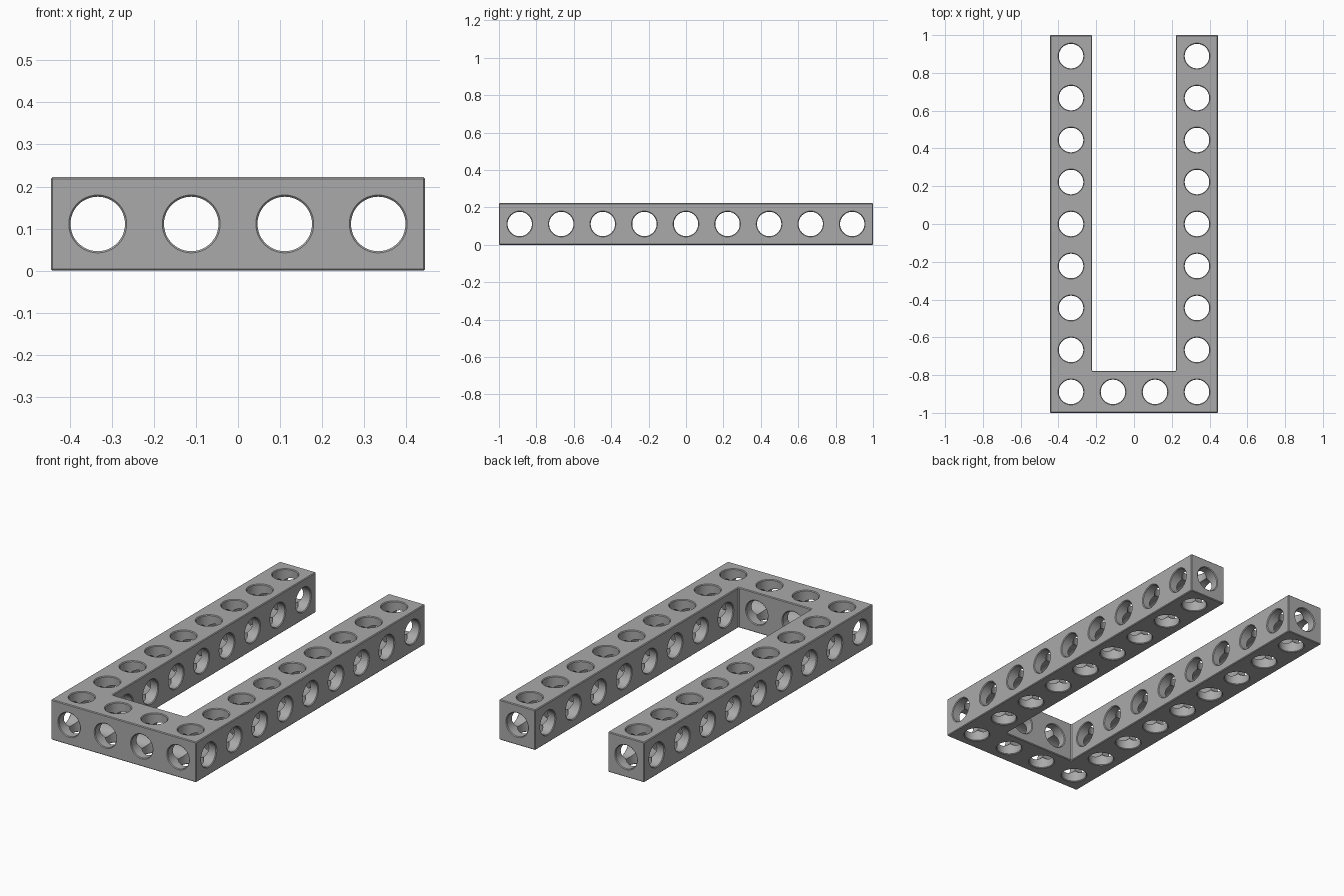
import bpy, bmesh, math
from mathutils import Matrix, Vector

cube = bpy.data.objects.get("Cube")
if cube:
    bpy.data.objects.remove(cube, do_unlink=True)

P = 2 / 9            # hole pitch and beam thickness
H = P / 2
R = 0.065            # hole radius
C = 0.004            # edge chamfer
COLS, ROWS = 4, 9
W = COLS * H         # half width
scene = bpy.context.scene.collection

grey = bpy.data.materials.new("grey metal")
grey.use_nodes = True
colour = (0.4, 0.4, 0.4, 1)
grey.diffuse_color = colour
grey.node_tree.nodes["Principled BSDF"].inputs["Base Color"].default_value = colour


def make_object(name, bm, collection):
    bmesh.ops.recalc_face_normals(bm, faces=bm.faces)
    mesh = bpy.data.meshes.new(name)
    bm.to_mesh(mesh)
    bm.free()
    mesh.materials.append(grey)
    obj = bpy.data.objects.new(name, mesh)
    collection.objects.link(obj)
    return obj


# U-shaped beam with lightly chamfered edges
bm = bmesh.new()
outline = [(-W, -1), (W, -1), (W, 1), (W - P, 1), (W - P, P - 1),
           (P - W, P - 1), (P - W, 1), (-W, 1)]
face = bm.faces.new([bm.verts.new((x, y, 0)) for x, y in outline])
top = bmesh.ops.extrude_face_region(bm, geom=[face])["geom"]
bmesh.ops.translate(bm, verts=[v for v in top if isinstance(v, bmesh.types.BMVert)],
                    vec=(0, 0, P))
bmesh.ops.recalc_face_normals(bm, faces=bm.faces)
bmesh.ops.bevel(bm, geom=bm.edges[:], offset=C, segments=1, affect='EDGES')
frame = make_object("u_frame", bm, scene)

# Hole cutters: round bars flared at both ends to chamfer the hole rims
cutters = bpy.data.collections.new("hole_cutters")
scene.children.link(cutters)
AXES = {"x": Matrix.Rotation(math.pi / 2, 4, 'Y'),
        "y": Matrix.Rotation(math.pi / 2, 4, 'X'), "z": Matrix()}


def hole(axis, centre, half, radius):
    bm = bmesh.new()
    e = 0.003
    rings = []
    for r, z in [(radius + C + e, -half - e), (radius, C - half),
                 (radius, half - C), (radius + C + e, half + e)]:
        rings.append(bmesh.ops.create_circle(
            bm, segments=48, radius=r, matrix=Matrix.Translation((0, 0, z)))["verts"])
    for a, b in zip(rings, rings[1:]):
        for i in range(len(a)):
            j = (i + 1) % len(a)
            bm.faces.new((a[i], a[j], b[j], b[i]))
    bm.faces.new(rings[0])
    bm.faces.new(rings[-1])
    bm.transform(Matrix.Translation(Vector(centre)) @ AXES[axis])
    cutter = make_object("hole_cutter_" + axis, bm, cutters)
    cutter.hide_render = True
    cutter.display_type = 'WIRE'


# Slightly different radii keep the crossing bores from touching tangentially
xs = [H - W + i * P for i in range(COLS)]
ys = [H - 1 + i * P for i in range(ROWS)]
for i, x in enumerate(xs):
    outer = i in (0, COLS - 1)
    for j, y in enumerate(ys):
        if outer or j == 0:
            hole("z", (x, y, H), H, R)
        if outer and j > 0:
            hole("x", (x, y, H), H, R + 0.0002)
    if outer:
        hole("y", (x, 0, H), 1, R - 0.0002)
    else:
        hole("y", (x, ys[0], H), H, R - 0.0002)
hole("x", (0, ys[0], H), W, R + 0.0002)

# Drill the frame and remove the cutters
drill = frame.modifiers.new("drill", 'BOOLEAN')
drill.operation = 'DIFFERENCE'
drill.solver = 'EXACT'
drill.operand_type = 'COLLECTION'
drill.collection = cutters
drill.use_self = True
bpy.context.view_layer.objects.active = frame
frame.select_set(True)
bpy.ops.object.modifier_apply(modifier="drill")
for cutter in list(cutters.objects):
    bpy.data.objects.remove(cutter, do_unlink=True)
bpy.data.collections.remove(cutters)

# Smooth bores, crisp edges
bpy.ops.object.shade_smooth_by_angle(angle=math.radians(30))
